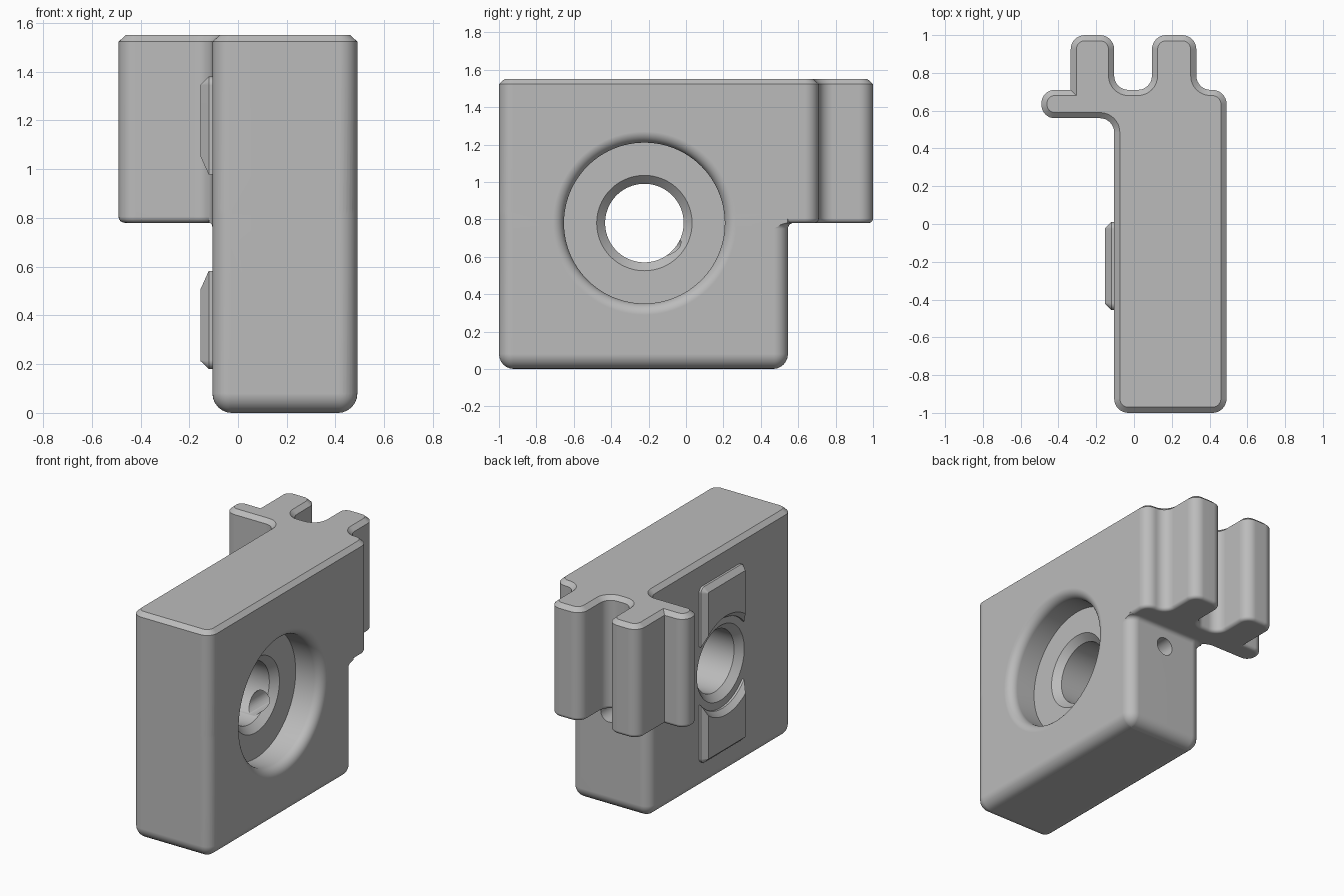
import bpy, bmesh, math
from mathutils import Vector, Matrix

if "Cube" in bpy.data.objects:
    bpy.data.objects.remove(bpy.data.objects["Cube"])

grey = bpy.data.materials.new("plain_grey")
grey.use_nodes = True
grey.diffuse_color = (0.5, 0.5, 0.5, 1)
grey.node_tree.nodes["Principled BSDF"].inputs["Base Color"].default_value = (0.5, 0.5, 0.5, 1)

LEFT, RIGHT, FRONT, STEP = -0.105, 0.49, -1.0, 0.545
SHELF, TOP = 0.78, 1.55
BORE_Y, BORE_Z = -0.2225, 0.78


def loft(name, rings, closed=False):
    """Skin equal rings of points; cap the ends unless the rings close up."""
    bm = bmesh.new()
    loops = [[bm.verts.new(p) for p in ring] for ring in rings]
    for a, b in zip(loops, loops[1:]):
        for i in range(len(a)):
            j = (i + 1) % len(a)
            bm.faces.new((a[i], a[j], b[j], b[i]))
    bm.faces.new(loops[0])
    bm.faces.new(loops[-1])
    bmesh.ops.recalc_face_normals(bm, faces=bm.faces)
    mesh = bpy.data.meshes.new(name)
    bm.to_mesh(mesh)
    bm.free()
    mesh.materials.append(grey)
    ob = bpy.data.objects.new(name, mesh)
    bpy.context.collection.objects.link(ob)
    return ob


def outline(corners, inset, z, steps=8):
    """Counter-clockwise right-angled outline with rounded corners, offset inward."""
    ring = []
    for i, (x, y, r) in enumerate(corners):
        c = Vector((x, y))
        u = (c - Vector(corners[i - 1][:2])).normalized()
        v = (Vector(corners[(i + 1) % len(corners)][:2]) - c).normalized()
        turn = u.x * v.y - u.y * v.x
        c = c + inset * (Vector((-u.y, u.x)) + Vector((-v.y, v.x)))
        if r == 0:
            ring.append((c.x, c.y, z))
            continue
        r -= inset * turn
        for k in range(steps + 1):
            a = k / steps * math.pi / 2
            p = c - u * r * (1 - math.sin(a)) + v * r * (1 - math.cos(a))
            ring.append((p.x, p.y, z))
    return ring


def fillet(r, z, steps=6):
    """(inset, height) pairs of a rounded lower rim."""
    angles = [k / steps * math.pi / 2 for k in range(steps + 1)]
    return [(r * (1 - math.sin(a)), z + r * (1 - math.cos(a))) for a in angles]


def lathe(name, profile, steps=96):
    """Revolve (x, radius) pairs about the bore axis."""
    turns = [k / steps * math.tau for k in range(steps)]
    return loft(name, [[(x, BORE_Y + r * math.cos(a), BORE_Z + r * math.sin(a))
                        for a in turns] for x, r in profile])


def boolean(target, tool, operation):
    mod = target.modifiers.new("cut", 'BOOLEAN')
    mod.operation, mod.solver, mod.object = operation, 'EXACT', tool
    bpy.context.view_layer.objects.active = target
    bpy.ops.object.modifier_apply(modifier=mod.name)
    bpy.data.objects.remove(tool)


def finish(ob):
    bpy.ops.object.select_all(action='DESELECT')
    ob.select_set(True)
    bpy.context.view_layer.objects.active = ob
    bpy.ops.object.shade_smooth_by_angle(angle=math.radians(30))
    mod = ob.modifiers.new("flat_faces", 'WEIGHTED_NORMAL')
    mod.keep_sharp = True


# Upper half: full plan with side tab and two rear prongs
R = 0.075
plan = [(LEFT, FRONT, R), (RIGHT, FRONT, R), (RIGHT, 0.71, R), (0.33, 0.71, R),
        (0.33, 1, R), (0.095, 1, R), (0.095, 0.71, R), (LEFT, 0.71, R),
        (LEFT, 1, R), (-0.335, 1, R), (-0.335, 0.71, 0), (-0.49, 0.71, 0.07),
        (-0.49, 0.56, 0.07), (LEFT, 0.56, R)]
levels = fillet(0.025, SHELF) + [(0, TOP - 0.027), (0.03, TOP)]
body = loft("body", [outline(plan, d, z) for d, z in levels])

# Lower half: plain block, flared under the shelf and trimmed to the plan
base = [(LEFT, FRONT, R), (RIGHT, FRONT, R), (RIGHT, STEP, R), (LEFT, STEP, R)]
flare = [(d - 0.03, SHELF + 0.03 - z) for d, z in reversed(fillet(0.03, 0.03))]
flare = [(-d - 0.03 + 0.0, z) for d, z in fillet(0.03, 0)]
flare = [(-0.03 * (1 - math.cos(a)), SHELF - 0.03 * (1 - math.sin(a)))
         for a in [k / 6 * math.pi / 2 for k in range(7)]]
levels = fillet(0.08, 0) + flare + [(-0.03, SHELF + 0.06)]
lower = loft("lower_block", [outline(base, d, z) for d, z in levels])
trim = loft("trim", [outline(plan, 0, z) for z in (-0.1, 1.2)])
boolean(lower, trim, 'INTERSECT')
boolean(body, lower, 'UNION')

# Through bore with chamfers and the wide, round-lipped recess
FLOOR, BORE, WIDE, LIP = 0.29, 0.21, 0.43, 0.06
lip = [(RIGHT - LIP + LIP * math.sin(a), WIDE + LIP * (1 - math.cos(a)))
       for a in [k / 8 * math.pi / 2 for k in range(9)]]
profile = [(LEFT - 0.02, BORE + 0.065), (LEFT + 0.045, BORE), (FLOOR - 0.045, BORE),
           (FLOOR, BORE + 0.045), (FLOOR, WIDE)] + lip + [(RIGHT + 0.1, WIDE + LIP)]
boolean(body, lathe("recess_cutter", profile), 'DIFFERENCE')

# Small screw hole from the back into the bore
turns = [k / 32 * math.tau for k in range(32)]
hole = loft("hole_cutter", [[(0.2 + 0.062 * math.cos(a), y, 0.65 + 0.062 * math.sin(a))
                             for a in turns] for y in (-0.15, 0.7)])
boolean(body, hole, 'DIFFERENCE')
finish(body)


# Chamfered pads above and below the bore
def pad_ring(x, d, side, half=0.2325, high=0.6, inner=0.305, r=0.036):
    pts = []
    for sx, start in ((1, 0), (-1, 1)):
        for k in range(6):
            a = (start + k / 5) * math.pi / 2
            pts.append((sx * (half - r) + (r - d) * math.cos(a),
                        high - r + (r - d) * math.sin(a)))
    reach = math.asin((half - d) / (inner + d))
    for k in range(25):
        a = reach * (k / 12 - 1)
        pts.append(((inner + d) * math.sin(a), (inner + d) * math.cos(a)))
    return [(x, BORE_Y + y, BORE_Z + side * z) for y, z in pts]


for side, name in ((1, "upper_pad"), (-1, "lower_pad")):
    rings = [(LEFT + 0.01, 0), (-0.12, 0), (-0.153, 0.032)]
    finish(loft(name, [pad_ring(x, d, side) for x, d in rings]))
